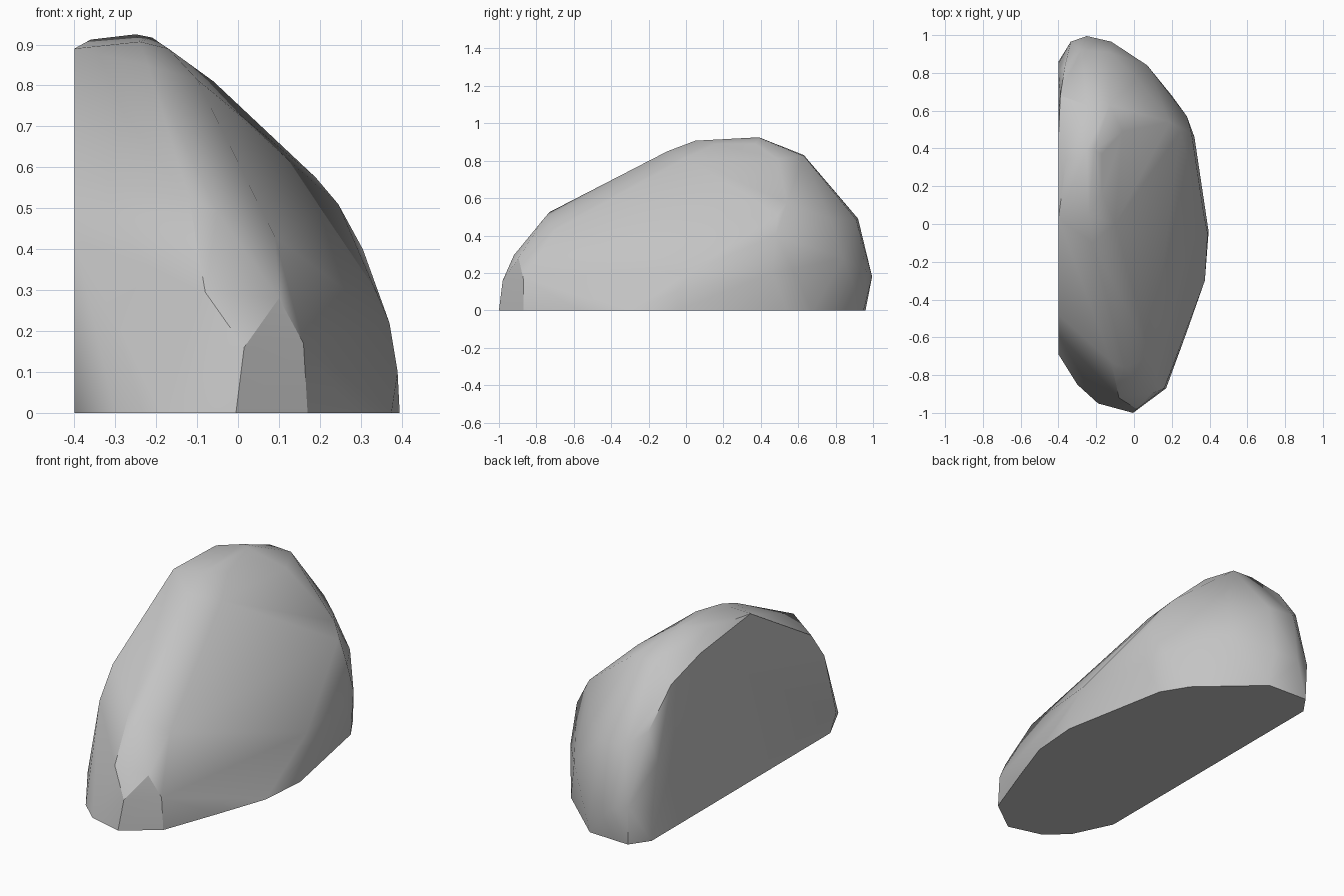
import bpy
import bmesh
import math
from mathutils import Vector

# Remove the default object
default_cube = bpy.data.objects.get("Cube")
if default_cube:
    bpy.data.objects.remove(default_cube, do_unlink=True)

CUT_X = -0.4      # plane of the flat vertical side
GROUND_Z = 0.0    # plane of the flat underside


def make_material(name, colour):
    material = bpy.data.materials.new(name)
    material.use_nodes = True
    material.diffuse_color = colour
    material.node_tree.nodes["Principled BSDF"].inputs["Base Color"].default_value = colour
    return material


# Outline of the underside, as x and y
base_outline = [
    (-.4, -.64), (-.3, -.85), (-.19, -.95), (-.005, -1), (.17, -.87),
    (.28, -.57), (.375, -.3), (.395, -.04), (.285, .54), (.2, .68),
    (-.1, .95), (-.33, .96), (-.4, .86),
]

# Outline of the flat vertical side, as y and z
side_outline = [
    (-.69, .09), (-.59, .43), (-.48, .58), (.03, .89),
    (.45, .84), (.6, .74), (.81, .4), (.85, .15),
]

# Blunt nose at the front
nose = [
    (.015, -.98, .16), (.16, -.87, .17), (.1, -.895, .28),
    (-.08, -.92, .295), (-.05, -.76, .49), (-.12, -.73, .525),
    (.09, -.7, .43),
]

# Crest running along the top and down the back
crest = [
    (-.22, -.1, .85), (-.24, .05, .907), (-.36, .33, .912), (-.25, .39, .925),
    (-.21, .39, .917), (-.17, .37, .89), (-.17, .16, .89), (-.1, 0, .815),
    (-.13, .63, .825), (-.25, .63, .83), (-.28, .92, .49), (-.13, .91, .485),
    (-.25, .995, .18), (-.12, .965, .2), (-.335, .965, .2),
]

# Narrow bevel between the crest and the flat side
bevel = [(-.39, .68, .76), (-.365, .84, .56)]

# Bulging flank
flank = [
    (.39, -.05, .1), (.37, .05, .22), (.305, .48, .4), (.245, .49, .51),
    (.19, .54, .575), (-.06, .49, .81), (.32, .46, .2), (.28, .57, .22),
    (.07, .84, .28), (.02, .77, .49),
]

points = [Vector((x, y, GROUND_Z)) for x, y in base_outline]
points += [Vector((CUT_X, y, z)) for y, z in side_outline]
points += [Vector(point) for point in nose + crest + bevel + flank]

# Wrap all the sections in one closed, faceted skin
bm = bmesh.new()
for point in points:
    bm.verts.new(point)
hull = bmesh.ops.convex_hull(bm, input=bm.verts)
unused = {v for v in hull["geom_interior"] if isinstance(v, bmesh.types.BMVert)}
bmesh.ops.delete(bm, geom=list(unused), context="VERTS")

# Merge the flat underside and flat side into single faces
bmesh.ops.dissolve_limit(bm, angle_limit=math.radians(1), verts=bm.verts, edges=bm.edges)
bmesh.ops.recalc_face_normals(bm, faces=bm.faces)

mesh = bpy.data.meshes.new("boulder")
bm.to_mesh(mesh)
bm.free()
mesh.materials.append(make_material("stone grey", (.55, .55, .55, 1)))

boulder = bpy.data.objects.new("boulder", mesh)
bpy.context.collection.objects.link(boulder)

# Soft facets with crisp cut edges
bpy.ops.object.select_all(action="DESELECT")
boulder.select_set(True)
bpy.context.view_layer.objects.active = boulder
bpy.ops.object.shade_smooth_by_angle(angle=math.radians(30))
